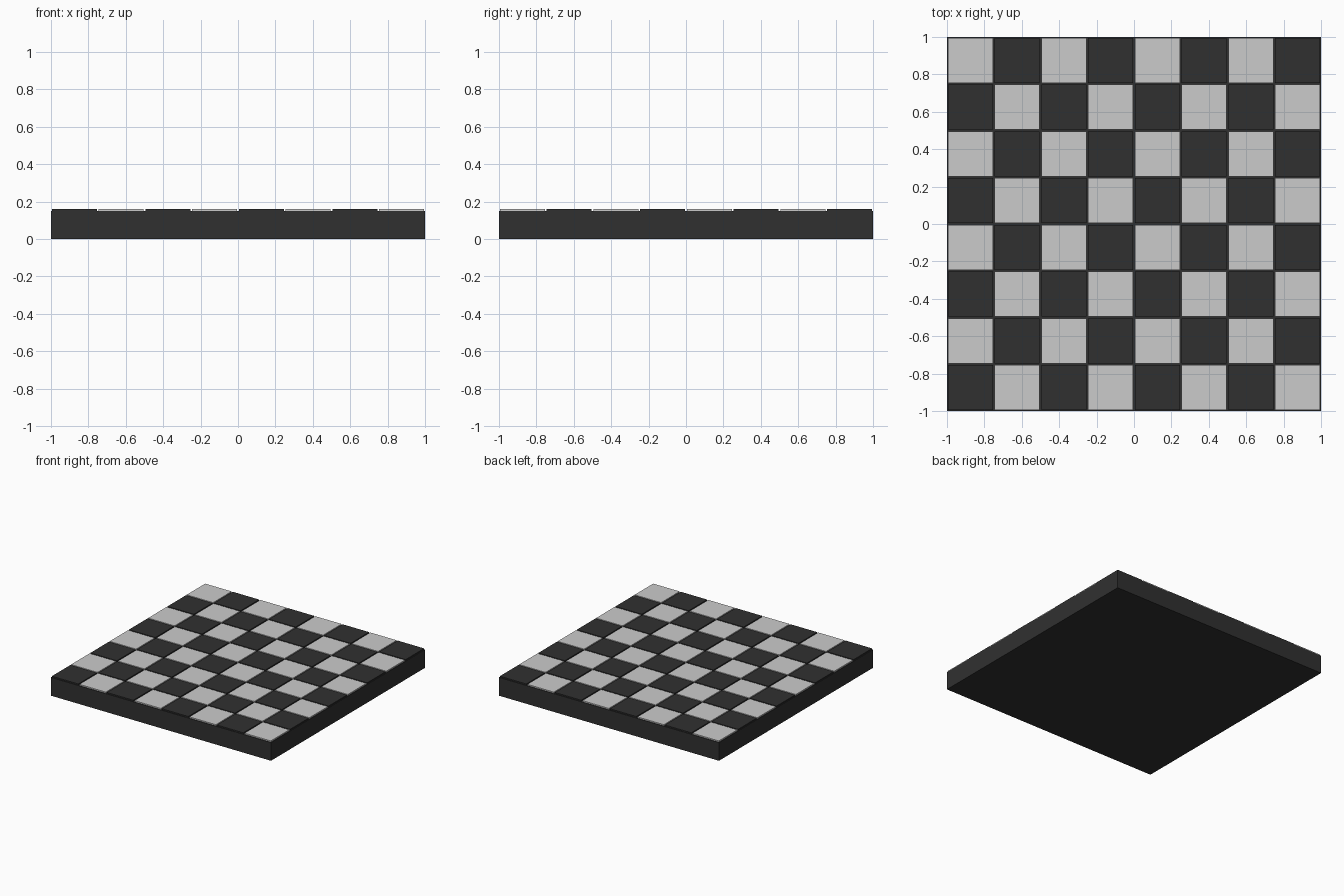
import bpy, bmesh
from mathutils import Matrix

if "Cube" in bpy.data.objects:
    bpy.data.objects.remove(bpy.data.objects["Cube"])

N = 8
PITCH = 2.0 / N
TILE = 0.24
BASE_H = 0.15
TILE_H = 0.01

dark = bpy.data.materials.new("dark")
dark.diffuse_color = (0.03, 0.03, 0.03, 1)
dark.use_nodes = True
dark.node_tree.nodes["Principled BSDF"].inputs["Base Color"].default_value = dark.diffuse_color


def add_box(bm, center, size):
    m = Matrix.Translation(center) @ Matrix.Diagonal((*size, 1))
    bmesh.ops.create_cube(bm, size=1, matrix=m)


def finish(bm, name, mat=None):
    me = bpy.data.meshes.new(name)
    bm.to_mesh(me)
    bm.free()
    if mat:
        me.materials.append(mat)
    bpy.context.collection.objects.link(bpy.data.objects.new(name, me))


# board slab
bm = bmesh.new()
add_box(bm, (0, 0, BASE_H / 2), (2, 2, BASE_H))
finish(bm, "board_base", dark)

# raised squares; the front left corner is dark
for parity, name, mat in ((0, "dark_squares", dark), (1, "light_squares", None)):
    bm = bmesh.new()
    for i in range(N):
        for j in range(N):
            if (i + j) % 2 == parity:
                add_box(bm, ((i + 0.5) * PITCH - 1, (j + 0.5) * PITCH - 1, BASE_H + TILE_H / 2),
                        (TILE, TILE, TILE_H))
    finish(bm, name, mat)
